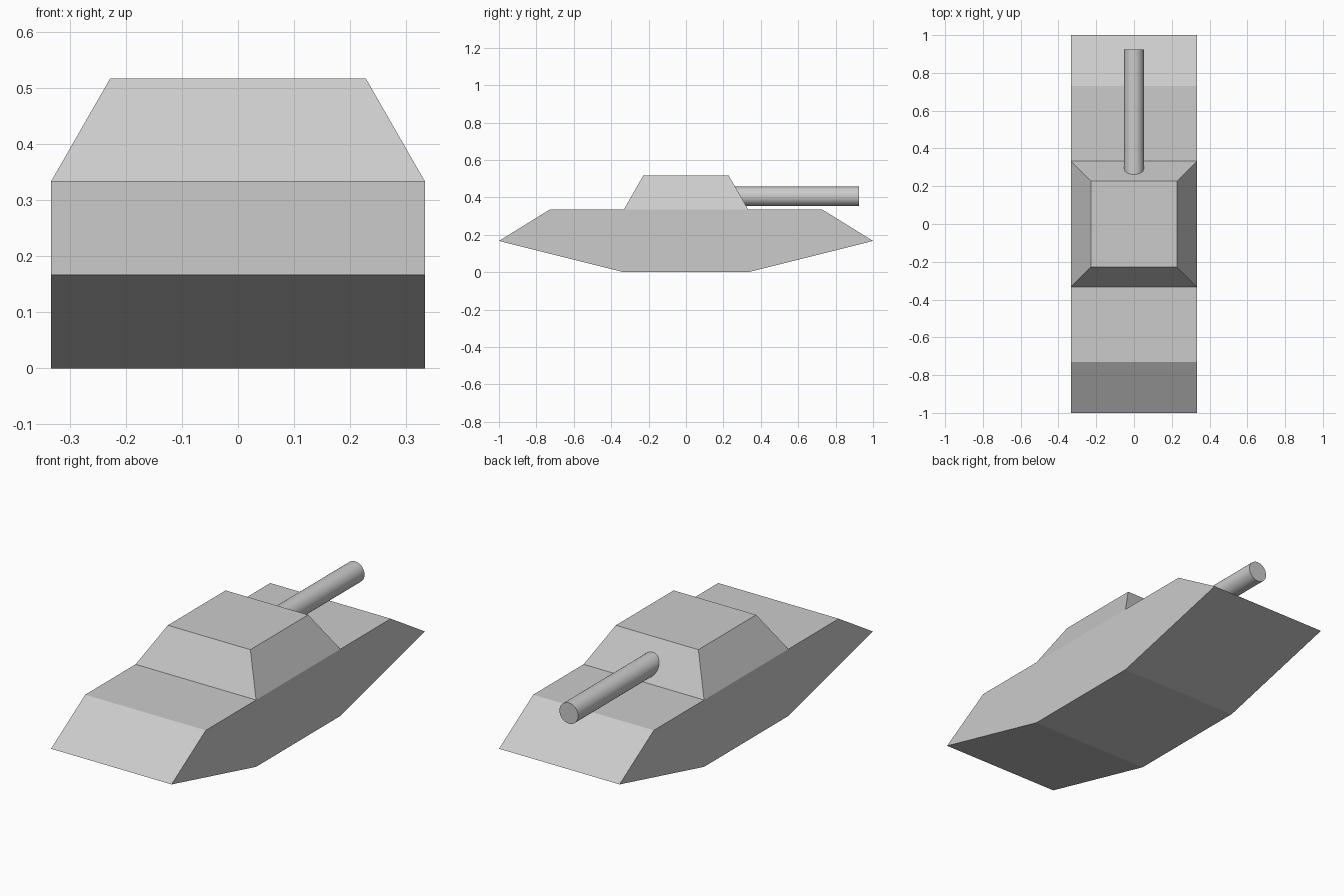
import bpy, bmesh
from math import radians, sqrt

if "Cube" in bpy.data.objects:
    bpy.data.objects.remove(bpy.data.objects["Cube"])


def extruded_profile(name, profile, half_width):
    """Solid made by sweeping a (y, z) profile across x."""
    bm = bmesh.new()
    face = bm.faces.new([bm.verts.new((-half_width, y, z)) for y, z in profile])
    swept = bmesh.ops.extrude_face_region(bm, geom=[face])["geom"]
    verts = [v for v in swept if isinstance(v, bmesh.types.BMVert)]
    bmesh.ops.translate(bm, verts=verts, vec=(2 * half_width, 0, 0))
    bmesh.ops.recalc_face_normals(bm, faces=bm.faces)
    mesh = bpy.data.meshes.new(name)
    bm.to_mesh(mesh)
    bm.free()
    obj = bpy.data.objects.new(name, mesh)
    bpy.context.collection.objects.link(obj)
    return obj


HALF = 0.333          # half width of hull and turret base
DECK = 0.334          # deck height
ROOF = 0.517          # turret roof height

# Hull: wedge nose and tail, mirrored front to back
half_profile = [(HALF, 0.0), (1.0, 0.167), (0.73, DECK)]
extruded_profile("hull", half_profile + [(-y, z) for y, z in reversed(half_profile)], HALF)

# Turret: square frustum as wide as the hull
bpy.ops.mesh.primitive_cone_add(vertices=4, radius1=HALF * sqrt(2), radius2=0.228 * sqrt(2),
                                depth=ROOF - DECK, location=(0, 0, (ROOF + DECK) / 2),
                                rotation=(0, 0, radians(45)))
bpy.context.object.name = "turret"

# Gun barrel: runs from inside the turret toward +y
start, end = 0.2, 0.925
bpy.ops.mesh.primitive_cylinder_add(vertices=32, radius=0.052, depth=end - start,
                                    location=(0, (start + end) / 2, 0.405),
                                    rotation=(radians(90), 0, 0))
bpy.context.object.name = "gun_barrel"
bpy.ops.object.shade_smooth_by_angle(angle=radians(30))
